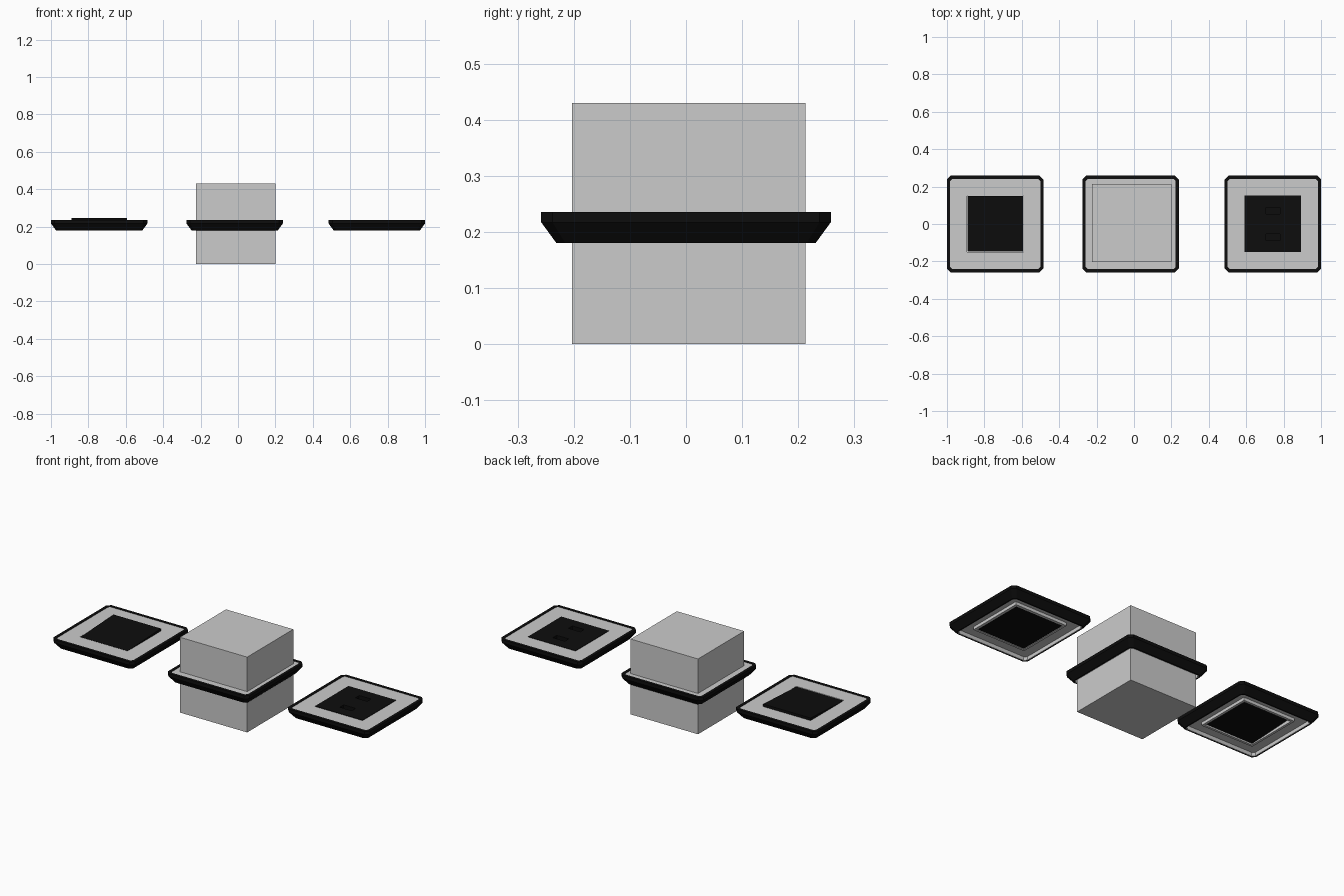
import bpy, bmesh
from mathutils import Matrix

if "Cube" in bpy.data.objects:
    bpy.data.objects.remove(bpy.data.objects["Cube"])

black = bpy.data.materials.new("black_plastic")
black.diffuse_color = (0.004, 0.004, 0.004, 1)
black.use_nodes = True
black.node_tree.nodes["Principled BSDF"].inputs["Base Color"].default_value = black.diffuse_color


def finish(bm, name, mat=None):
    bmesh.ops.recalc_face_normals(bm, faces=bm.faces[:])
    mesh = bpy.data.meshes.new(name)
    bm.to_mesh(mesh)
    bm.free()
    ob = bpy.data.objects.new(name, mesh)
    bpy.context.collection.objects.link(ob)
    if mat:
        mesh.materials.append(mat)
    return ob


def square_ring(name, x, profile, mat=None):
    """Sweep a closed (half size, z, corner cut) profile around a square."""
    bm = bmesh.new()
    loops = []
    for h, z, c in profile:
        k = h - c
        pts = [(h, -k), (h, k), (k, h), (-k, h), (-h, k), (-h, -k), (-k, -h), (k, -h)]
        loops.append([bm.verts.new((x + px, py, z)) for px, py in pts])
    for i, a in enumerate(loops):
        b = loops[(i + 1) % len(loops)]
        for j in range(8):
            n = (j + 1) % 8
            bm.faces.new((a[j], a[n], b[n], b[j]))
    return finish(bm, name, mat)


def box(name, centre, size, mat=None, tilt=0):
    bm = bmesh.new()
    m = (Matrix.Translation(centre) @ Matrix.Rotation(tilt, 4, 'X')
         @ Matrix.Diagonal((*size, 1)))
    bmesh.ops.create_cube(bm, size=1, matrix=m)
    return finish(bm, name, mat)


# Black sloped rim and grey hollow-backed panel of each wall plate
RIM = [(.258, .235, .02), (.258, .217, .02), (.231, .18, .016),
       (.226, .18, .015), (.241, .215, .012), (.241, .235, .012)]
SHELL = [(.241, .233, .012), (.241, .215, .012), (.226, .181, .015),
         (.222, .181, .014), (.232, .21, .012)]
e = .0005
LIP = [(.165, .21, e), (.165, .193, e), (.151, .193, e), (.151, .233, e)]
OPEN = [(.2, .21, e), (.2, .233, e)]

SWITCH_X, BOX_X, OUTLET_X = -.742, -.018, .742
for label, x, inner in (("switch", SWITCH_X, LIP), ("box", BOX_X, OPEN),
                        ("outlet", OUTLET_X, LIP)):
    square_ring(label + "_plate_rim", x, RIM, black)
    square_ring(label + "_plate_panel", x, SHELL + inner, None)

# Mounting box through the middle plate
box("mounting_box", (-.0125, .005, .215), (.425, .416, .43))

# Tilted rocker of the switch
box("switch_rocker", (SWITCH_X, .002, .222), (.299, .297, .035), black, .05)

# Outlet face with two recessed slots
face = box("outlet_face", (OUTLET_X, .001, .215), (.301, .301, .04), black)
for i, y in enumerate((.07, -.07)):
    cutter = box(f"slot_cutter_{i}", (OUTLET_X, y, .235), (.075, .035, .04))
    cutter.hide_render = True
    cutter.hide_viewport = True
    mod = face.modifiers.new("slot", 'BOOLEAN')
    mod.operation = 'DIFFERENCE'
    mod.object = cutter
